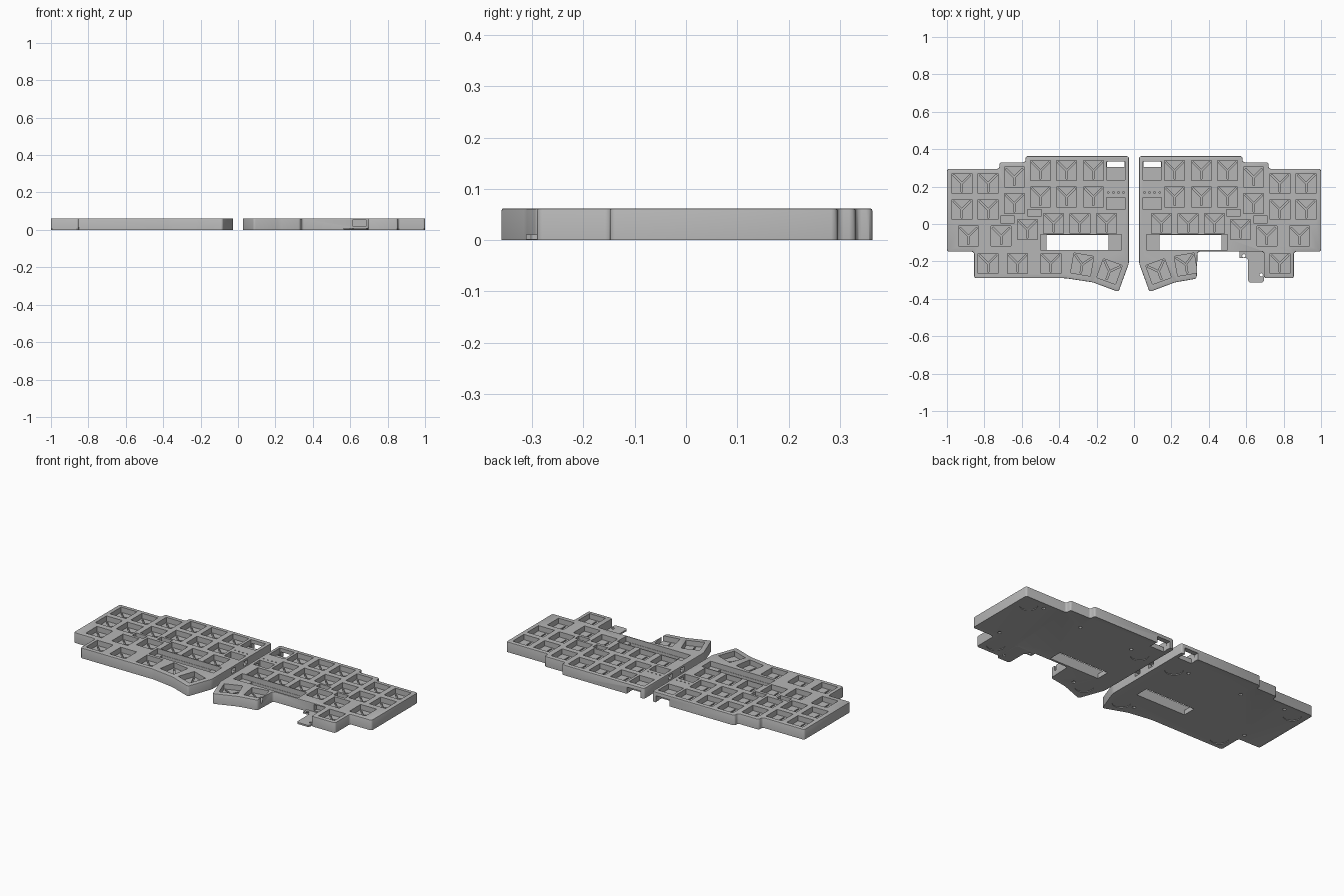
import bpy, bmesh
from math import sin, cos, radians, pi
from mathutils import Matrix, Vector

cube = bpy.data.objects.get("Cube")
if cube:
    bpy.data.objects.remove(cube)

TOP = 0.062      # case height
FLOOR = 0.03     # floor of the key wells
KEY = 0.107      # well width

grey = bpy.data.materials.new("case grey")
grey.use_nodes = True
colour = (0.47, 0.47, 0.47, 1)
grey.diffuse_color = colour
grey.node_tree.nodes["Principled BSDF"].inputs["Base Color"].default_value = colour


def prism(bm, pts, z0, z1):
    """Extrude a flat outline between two heights."""
    face = bm.faces.new([bm.verts.new((x, y, z0)) for x, y in pts])
    new = bmesh.ops.extrude_face_region(bm, geom=[face])["geom"]
    verts = [g for g in new if isinstance(g, bmesh.types.BMVert)]
    bmesh.ops.translate(bm, verts=verts, vec=(0, 0, z1 - z0))


def box(bm, x, y, w, d, z0, z1, turn=0):
    rot = Matrix.Rotation(radians(turn), 2)
    corners = [(-1, -1), (1, -1), (1, 1), (-1, 1)]
    pts = [rot @ Vector((a * w / 2, b * d / 2)) + Vector((x, y)) for a, b in corners]
    prism(bm, pts, z0, z1)


def disc(bm, x, y, r, z0, z1, n=24):
    prism(bm, [(x + r * cos(2 * pi * i / n), y + r * sin(2 * pi * i / n))
               for i in range(n)], z0, z1)


def y_groove(bm, x, y, turn):
    """Three-armed wiring groove in a well floor."""
    arms = [(45, 0.064), (135, 0.064), (270, 0.045)]
    w, pts = 0.004, []
    for i, (ang, length) in enumerate(arms):
        a = radians(ang + turn)
        along, side = Vector((cos(a), sin(a))), Vector((-sin(a), cos(a)))
        pts += [along * length - side * w, along * length + side * w]
        half = radians((arms[(i + 1) % 3][0] - ang) % 360) / 2
        pts.append(Vector((cos(a + half), sin(a + half))) * w / sin(half))
    prism(bm, [p + Vector((x, y)) for p in pts], 0.021, FLOOR + 0.004)


def finish(bm, name):
    bmesh.ops.recalc_face_normals(bm, faces=bm.faces)
    mesh = bpy.data.meshes.new(name)
    bm.to_mesh(mesh)
    bm.free()
    ob = bpy.data.objects.new(name, mesh)
    bpy.context.collection.objects.link(ob)
    mesh.materials.append(grey)
    return ob


def cut(ob, bm):
    """Subtract the cutter solids from a part."""
    cutter = finish(bm, "cutter")
    cutter.hide_render = True
    mod = ob.modifiers.new("cut", 'BOOLEAN')
    mod.operation, mod.solver, mod.object = 'DIFFERENCE', 'EXACT', cutter
    bpy.context.view_layer.objects.active = ob
    bpy.ops.object.modifier_apply(modifier=mod.name)
    bpy.data.objects.remove(cutter)


def smooth(ob):
    bpy.ops.object.select_all(action='DESELECT')
    ob.select_set(True)
    bpy.context.view_layer.objects.active = ob
    bpy.ops.object.shade_smooth_by_angle(angle=radians(30))


# Outline shared by both halves, from the outer front corner round to the thumb
shared = [(1, -.148), (1, .295), (.72, .295), (.72, .33), (.58, .33), (.58, .363),
          (.027, .363), (.027, -.21), (.083, -.363), (.22, -.312)]
full_front = [(.365, -.29), (.855, -.29), (.855, -.148)]
open_front = [(.335, -.292), (.34, -.148), (.695, -.148), (.695, -.29),
              (.855, -.29), (.855, -.148)]

# Key wells: x, y, turn
columns = [(.92, .217), (.78, .217), (.64, .25), (.5, .285), (.36, .285), (.217, .285)]
keys = [(x, y - row, 0) for x, y in columns for row in (0, .14)]
keys += [(.885, -.065, 0), (.71, -.065, 0), (.57, -.03, 0)]
keys += [(x, .003, 0) for x in (.43, .29, .147)]
keys += [(.78, -.212, 0), (.277, -.217, 10), (.131, -.254, 20)]
extra_keys = [(.622, -.212, 0), (.445, -.212, 0)]


def build_half(name, s, front, keys):
    # Solid body with rounded corners, softened top and inset base
    bm = bmesh.new()
    prism(bm, [(s * x, y) for x, y in shared + front], 0, TOP)
    bmesh.ops.recalc_face_normals(bm, faces=bm.faces)
    upright = [e for e in bm.edges if abs(e.verts[0].co.z - e.verts[1].co.z) > .01]
    bmesh.ops.bevel(bm, geom=upright, offset=.012, segments=3, profile=.5, affect='EDGES')
    bm.normal_update()
    rim = [e for f in bm.faces if f.normal.z > .9 for e in f.edges]
    bmesh.ops.bevel(bm, geom=rim, offset=.004, segments=2, profile=.5, affect='EDGES')
    bm.normal_update()
    base = [f for f in bm.faces if f.normal.z < -.9]
    bmesh.ops.inset_region(bm, faces=base, thickness=.01, depth=-.002, use_even_offset=True)
    body = finish(bm, name)

    # Wells and electronics pockets
    bm = bmesh.new()
    for x, y, turn in keys:
        box(bm, s * x, y, KEY, KEY, FLOOR, .1, s * turn)
    box(bm, s * .284, -.098, .433, .084, FLOOR, .1)
    box(bm, s * .097, .284, .1, .1, FLOOR, .1)
    box(bm, s * .097, .11, .1, .065, FLOOR - .008, .1)
    box(bm, s * .532, .06, .075, .037, FLOOR, .1)
    box(bm, s * .676, .024, .075, .037, FLOOR, .1)
    for i in range(4):
        box(bm, s * (.056 + .027 * i), .168, .009, .007, .045, .1)
    cut(body, bm)

    # Grooves, through openings, side ports, foot recesses and screw holes
    bm = bmesh.new()
    for x, y, turn in keys:
        y_groove(bm, s * x, y, s * turn)
    box(bm, s * .302, -.098, .332, .08, -.1, .1)
    box(bm, s * .097, .319, .094, .026, -.1, .1)
    for y in (.11, -.004):
        box(bm, s * .04, y, .05, .04, .024, .05)
    for x, y in [(.92, .22), (.78, -.22), (.12, .19), (.13, -.26)]:
        disc(bm, s * x, y, .05, -.1, .006)
    for x, y in [(.84, .25), (.855, -.1), (.2, .215), (.21, -.25), (.56, .22)]:
        disc(bm, s * x, y, .01, -.1, .012, 12)
    cut(body, bm)

    # Cable opening under the back wall
    bm = bmesh.new()
    box(bm, s * .097, .355, .09, .06, -.1, .04)
    cut(body, bm)
    return body


right_half = build_half("right_half_case", -1, full_front, keys + extra_keys)
left_half = build_half("left_half_case", 1, open_front, keys)

# Connector port in the open front of the left half
bm = bmesh.new()
box(bm, .65, -.16, .07, .07, .018, .055)
cut(left_half, bm)

# Thin mounting tab in front of the port
bm = bmesh.new()
prism(bm, [(.565, -.143), (.565, -.182), (.6, -.182), (.61, -.192), (.61, -.302),
           (.618, -.312), (.687, -.312), (.695, -.302), (.695, -.143)], .001, .011)
tab = finish(bm, "mounting_tab")
bm = bmesh.new()
for x, y in [(.587, -.17), (.68, -.272)]:
    disc(bm, x, y, .009, -.1, .1, 12)
cut(tab, bm)

for part in (right_half, left_half, tab):
    smooth(part)
